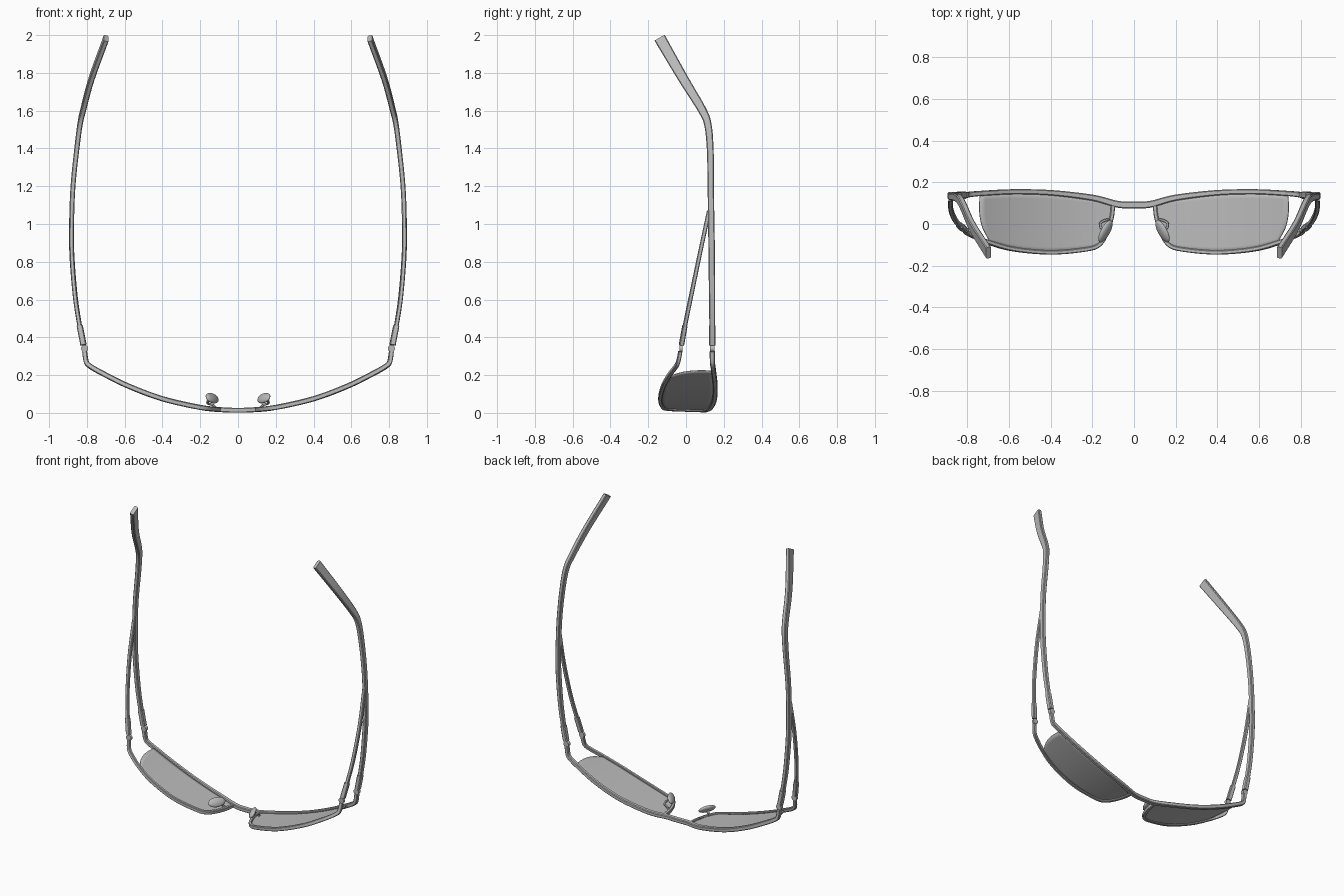
import bpy, bmesh, math
from mathutils import Vector, Matrix

cube = bpy.data.objects.get("Cube")
if cube:
    bpy.data.objects.remove(cube, do_unlink=True)

grey = bpy.data.materials.new("neutral_grey")
grey.use_nodes = True
grey.diffuse_color = (0.5, 0.5, 0.5, 1)
grey.node_tree.nodes["Principled BSDF"].inputs["Base Color"].default_value = (0.5, 0.5, 0.5, 1)


def finish(name, bm, mirror=True, angle=40):
    """Turn a bmesh into a shaded object, mirrored across x when asked."""
    bmesh.ops.recalc_face_normals(bm, faces=bm.faces)
    mesh = bpy.data.meshes.new(name)
    bm.to_mesh(mesh)
    bm.free()
    mesh.materials.append(grey)
    obj = bpy.data.objects.new(name, mesh)
    bpy.context.collection.objects.link(obj)
    bpy.ops.object.select_all(action='DESELECT')
    obj.select_set(True)
    bpy.context.view_layer.objects.active = obj
    bpy.ops.object.shade_smooth_by_angle(angle=math.radians(angle))
    if mirror:
        obj.modifiers.new("Mirror", 'MIRROR').use_mirror_merge = False
    return obj


def spline(pts, t):
    """Smooth curve through pts, t from 0 to 1."""
    n = len(pts) - 1
    i = min(int(t * n), n - 1)
    f = t * n - i
    b, c = pts[i], pts[i + 1]
    a = pts[i - 1] if i > 0 else b * 2 - c
    d = pts[i + 2] if i + 2 <= n else c * 2 - b
    return 0.5 * (b * 2 + (c - a) * f + (a * 2 - b * 5 + c * 4 - d) * f ** 2
                  + (b * 3 - a - c * 3 + d) * f ** 3)


def on_front(x, y):
    """Point on the wrapped front of the frame."""
    return Vector((x, y, 0.014 + 0.38 * x * x))


def sweep(name, path, sizes, mirror=True, steps=5):
    """Bar with chamfered rectangular section; sizes are (width, thickness) along it."""
    bm = bmesh.new()
    sizes = [Vector(s) for s in sizes]
    count = (len(path) - 1) * steps
    rings = []
    for k in range(count + 1):
        t = k / count
        p = spline(path, t)
        tangent = (spline(path, min(t + 0.005, 1)) - spline(path, max(t - 0.005, 0))).normalized()
        inward = Vector((0, p.y, max(1, p.z))) - p
        inward = (inward - tangent * inward.dot(tangent)).normalized()
        side = tangent.cross(inward)
        w, h = spline(sizes, t) / 2 if len(sizes) > 1 else sizes[0] / 2
        c = min(w, h) * 0.35
        corners = [(w, h - c), (w - c, h), (c - w, h), (-w, h - c),
                   (-w, c - h), (c - w, -h), (w - c, -h), (w, c - h)]
        rings.append([bm.verts.new(p + side * u + inward * v) for u, v in corners])
    for r, s in zip(rings, rings[1:]):
        for j in range(8):
            bm.faces.new((r[j], r[j - 1], s[j - 1], s[j]))
    bm.faces.new(rings[0])
    bm.faces.new(rings[-1])
    return finish(name, bm, mirror)


# Brow bar: bridge, upper rims and end pieces in one piece
half = [on_front(x, y) for x, y in [(0.08, 0.095), (0.2, 0.126), (0.4, 0.15),
                                    (0.58, 0.155), (0.72, 0.148), (0.78, 0.143)]]
half += [Vector((0.802, 0.14, 0.268)), Vector((0.812, 0.139, 0.325))]
flip = Vector((-1, 1, 1))
brow = [p * flip for p in reversed(half)] + [on_front(0, 0.092)] + half
sweep("brow_bar", brow, [(0.028, 0.026), (0.024, 0.028), (0.034, 0.026),
                         (0.024, 0.028), (0.028, 0.026)], mirror=False)

# Lower rims, from the bridge around the lens to the lower hinge
lower = [on_front(x, y) for x, y in [(0.1, 0.1), (0.108, 0.03), (0.132, -0.045), (0.168, -0.1),
                                     (0.23, -0.122), (0.4, -0.137), (0.58, -0.121),
                                     (0.7, -0.088), (0.77, -0.058)]]
lower += [Vector((0.802, -0.042, 0.268)), Vector((0.812, -0.03, 0.325))]
sweep("lower_rims", lower, [(0.02, 0.025)])

# Lenses: curved patch between four boundary curves
def curve2d(*pts):
    return [Vector(p) for p in pts]

top = curve2d((0.1, 0.1), (0.2, 0.126), (0.4, 0.15), (0.58, 0.153), (0.74, 0.142))
bottom = curve2d((0.168, -0.1), (0.23, -0.122), (0.4, -0.137), (0.56, -0.124), (0.69, -0.088))
inner = curve2d((0.1, 0.1), (0.108, 0.03), (0.132, -0.045), (0.168, -0.1))
outer = curve2d((0.74, 0.142), (0.742, 0.06), (0.728, -0.015), (0.69, -0.088))
bm = bmesh.new()
cols, rows = 24, 10
grid = []
for i in range(cols + 1):
    s = i / cols
    line = []
    for j in range(rows + 1):
        t = j / rows
        p = (spline(top, s) * (1 - t) + spline(bottom, s) * t
             + spline(inner, t) * (1 - s) + spline(outer, t) * s
             - (top[0] * (1 - s) + top[-1] * s) * (1 - t)
             - (bottom[0] * (1 - s) + bottom[-1] * s) * t)
        line.append(bm.verts.new(on_front(p.x, p.y)))
    grid.append(line)
for a, b in zip(grid, grid[1:]):
    for j in range(rows):
        bm.faces.new((a[j], b[j], b[j + 1], a[j + 1]))
lenses = finish("lenses", bm)
solid = lenses.modifiers.new("Thickness", 'SOLIDIFY')
solid.thickness = 0.006
solid.offset = 0

# Upper temple arms, bending down to flared ear tips
arm = [Vector(p) for p in [(0.818, 0.139, 0.36), (0.838, 0.139, 0.46), (0.862, 0.138, 0.62),
                           (0.88, 0.136, 0.85), (0.88, 0.133, 1.05), (0.872, 0.131, 1.22),
                           (0.853, 0.128, 1.4), (0.836, 0.115, 1.53), (0.818, 0.082, 1.61),
                           (0.775, -0.015, 1.77), (0.698, -0.138, 1.983)]]
sweep("temple_arms", arm, [(0.028, 0.024), (0.034, 0.026), (0.034, 0.026),
                           (0.042, 0.028), (0.062, 0.026)])

# Lower struts that join the temple arms
strut = [Vector(p) for p in [(0.818, -0.024, 0.36), (0.838, -0.006, 0.46), (0.863, 0.027, 0.62),
                             (0.88, 0.075, 0.85), (0.88, 0.122, 1.07)]]
sweep("temple_struts", strut, [(0.022, 0.022)])

# Sleeves and hinge knuckles at the start of each arm and strut
for label, y, path, w in (("upper", 0.139, arm, 0.036), ("lower", -0.027, strut, 0.026)):
    sweep(label + "_hinge_sleeves", [path[0], (path[0] + path[1]) / 2, path[1]], [(w, 0.032)])
    bm = bmesh.new()
    bmesh.ops.create_cone(bm, cap_ends=True, segments=16, radius1=0.019, radius2=0.019,
                          depth=w * 0.65, matrix=Matrix.Translation((0.812, y, 0.341))
                          @ Matrix.Rotation(math.pi / 2, 4, 'X'))
    finish(label + "_hinge_knuckles", bm)

# Nose pads: tilted flattened ovals
bm = bmesh.new()
place = (Matrix.Translation((0.137, -0.035, 0.078)) @ Matrix.Rotation(math.radians(28), 4, 'Z')
         @ Matrix.Rotation(math.radians(35), 4, 'Y') @ Matrix.Diagonal((0.016, 0.06, 0.032, 1)))
bmesh.ops.create_uvsphere(bm, u_segments=20, v_segments=12, radius=1, matrix=place)
finish("nose_pads", bm, angle=80)

# Pad arms: small bent wires from rim to pad
wire = [Vector(p) for p in [(0.114, 0.015, 0.022), (0.13, 0.02, 0.04),
                            (0.158, 0.008, 0.05), (0.16, -0.015, 0.06), (0.145, -0.03, 0.074)]]
sweep("pad_arms", wire, [(0.012, 0.012)])
